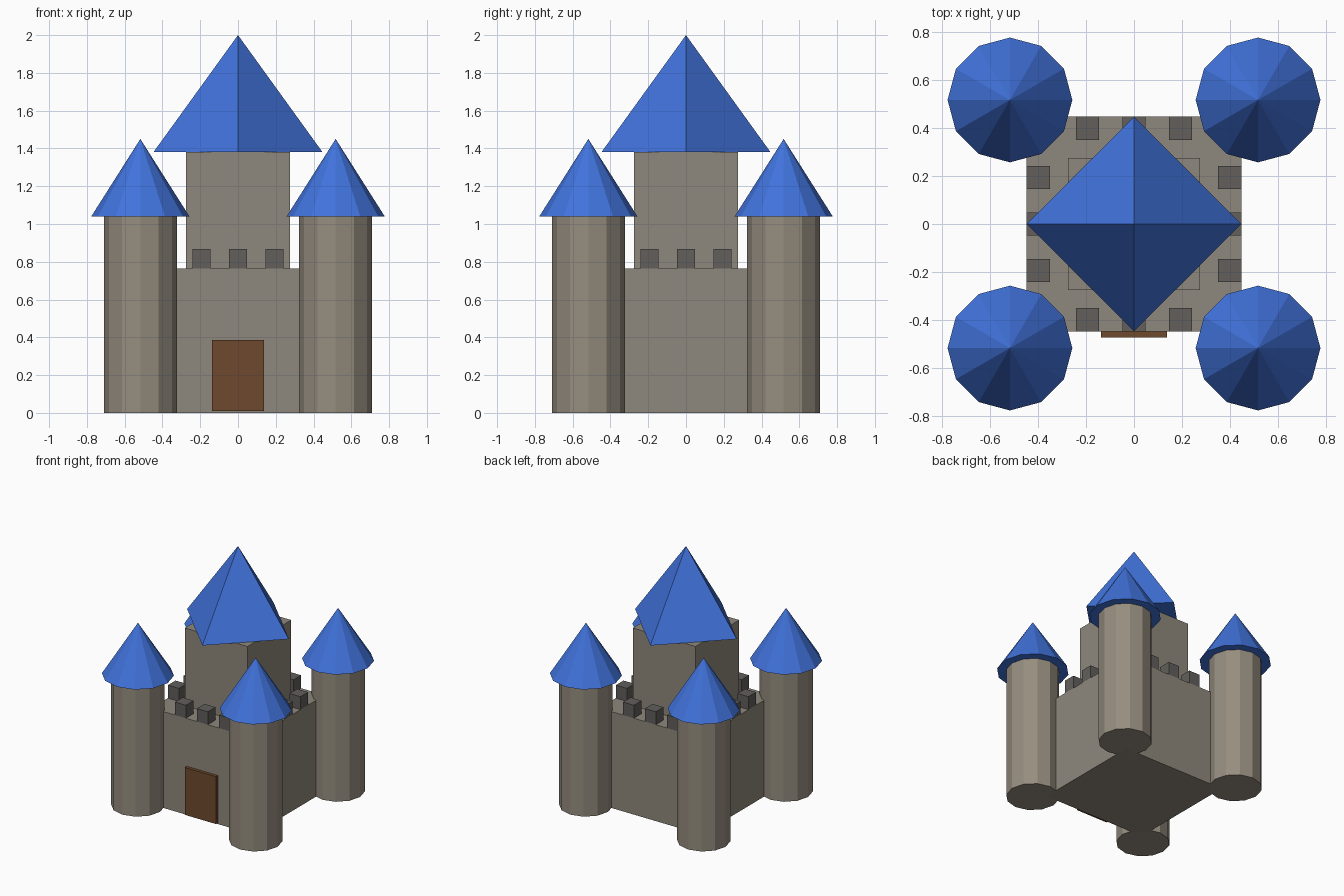
import bpy
from mathutils import Vector

cube = bpy.data.objects.get("Cube")
if cube:
    bpy.data.objects.remove(cube, do_unlink=True)


def make_material(name, srgb):
    linear = [((c / 255 + 0.055) / 1.055) ** 2.4 for c in srgb]
    mat = bpy.data.materials.new(name)
    mat.use_nodes = True
    mat.diffuse_color = (*linear, 1)
    mat.node_tree.nodes["Principled BSDF"].inputs["Base Color"].default_value = (*linear, 1)
    return mat


wall_stone = make_material("wall_stone", (143, 137, 125))
tower_stone = make_material("tower_stone", (150, 141, 127))
dark_stone = make_material("dark_stone", (98, 95, 92))
roof_blue = make_material("roof_blue", (65, 115, 220))
door_brown = make_material("door_brown", (110, 73, 45))


def finish(name, mat):
    obj = bpy.context.object
    obj.name = obj.data.name = name
    obj.data.materials.append(mat)
    return obj


def box(name, low, high, mat):
    low, high = Vector(low), Vector(high)
    bpy.ops.mesh.primitive_cube_add(size=1, location=(low + high) / 2)
    bpy.context.object.scale = high - low
    bpy.ops.object.transform_apply(location=False, rotation=False, scale=True)
    return finish(name, mat)


def cone(name, x, y, bottom, top, radius, sides, mat):
    bpy.ops.mesh.primitive_cone_add(vertices=sides, radius1=radius, radius2=0,
                                    depth=top - bottom, location=(x, y, (bottom + top) / 2))
    return finish(name, mat)


def cylinder(name, x, y, height, radius, sides, mat):
    bpy.ops.mesh.primitive_cylinder_add(vertices=sides, radius=radius, depth=height,
                                        location=(x, y, height / 2))
    return finish(name, mat)


# Main body and central keep with its diamond-set roof
W, K, WALL_TOP, KEEP_TOP = 0.447, 0.275, 0.765, 1.381
box("castle_walls", (-W, -W, 0), (W, W, WALL_TOP), wall_stone)
box("keep", (-K, -K, WALL_TOP), (K, K, KEEP_TOP), wall_stone)
cone("keep_roof", 0, 0, KEEP_TOP, 2.0, W, 4, roof_blue)

# Corner towers with pointed roofs
C = 0.517
for row, y in (("front", -C), ("back", C)):
    for side, x in (("right", -C), ("left", C)):
        cylinder(f"{row}_{side}_tower", x, y, 1.04, 0.193, 12, tower_stone)
        cone(f"{row}_{side}_tower_roof", x, y, 1.04, 1.45, 0.26, 12, roof_blue)

# Battlements: three blocks along each wall
H = 0.048
for i in (-1, 0, 1):
    for name, x, y in (("front", i * 0.193, H - W), ("back", i * 0.193, W - H),
                       ("right", H - W, i * 0.193), ("left", W - H, i * 0.193)):
        box(f"{name}_battlement_{i + 2}", (x - H, y - H, WALL_TOP),
            (x + H, y + H, 0.868), dark_stone)

# Front door
box("door", (-0.137, -0.472, 0.01), (0.137, -0.42, 0.386), door_brown)
